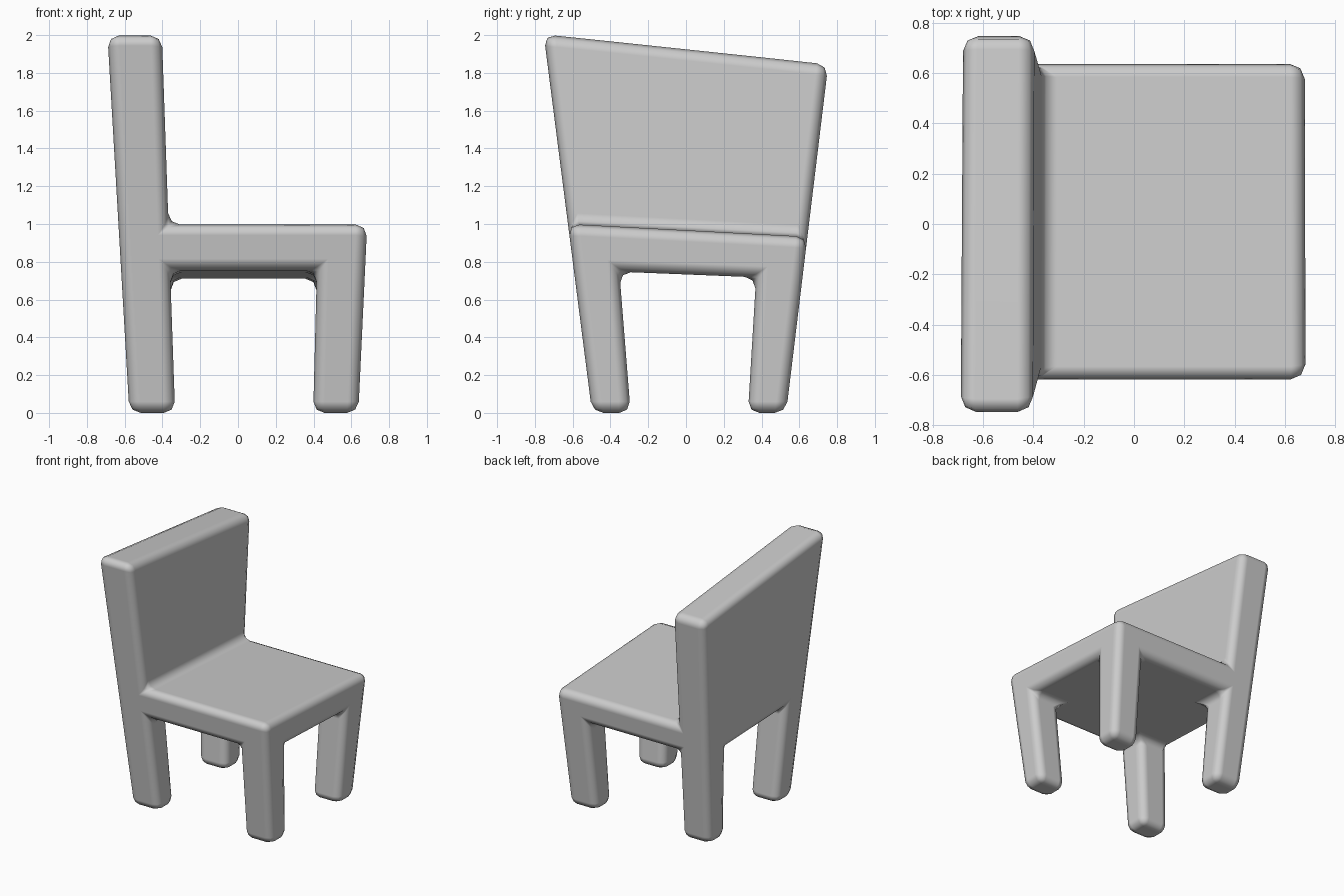
import bpy, bmesh

if "Cube" in bpy.data.objects:
    bpy.data.objects.remove(bpy.data.objects["Cube"])

# Each cage line is (position at floor, drift per unit of height)
XS = [(-0.575, -0.058), (-0.333, -0.035), (0.398, 0.026), (0.637, 0.047)]
YS = [(-0.497, -0.128), (-0.293, -0.080), (0.328, 0.060), (0.530, 0.121)]
ZS = [0.0, 0.733, 0.967, 1.925]   # floor, seat underside, seat top, back top
TILT = 0.055                      # heights drop towards +y


def point(i, j, k):
    y = YS[j][0] + YS[j][1] * ZS[k]
    z = ZS[k] * (1 - TILT * y)
    y = YS[j][0] + YS[j][1] * z
    return (XS[i][0] + XS[i][1] * z, y, z)


# Filled cells: four legs, full seat slab, backrest
cells = {(i, j, 0) for i in (0, 2) for j in (0, 2)}
cells |= {(i, j, 1) for i in range(3) for j in range(3)}
cells |= {(0, j, 2) for j in range(3)}

# Skin the outside of the filled cells
bm = bmesh.new()
verts = {}


def vert(key):
    if key not in verts:
        verts[key] = bm.verts.new(point(*key))
    return verts[key]


for c in cells:
    for axis in range(3):
        for side in (0, 1):
            n = list(c)
            n[axis] += 2 * side - 1
            if tuple(n) in cells:
                continue
            a, b = (axis + 1) % 3, (axis + 2) % 3
            ring = []
            for da, db in ((0, 0), (1, 0), (1, 1), (0, 1)):
                key = list(c)
                key[axis] += side
                key[a] += da
                key[b] += db
                ring.append(vert(tuple(key)))
            bm.faces.new(ring if side else ring[::-1])
bmesh.ops.recalc_face_normals(bm, faces=bm.faces)

mesh = bpy.data.meshes.new("chair")
bm.to_mesh(mesh)
bm.free()
chair = bpy.data.objects.new("chair", mesh)
bpy.context.collection.objects.link(chair)
mesh.shade_smooth()

# Soft rounded edges, inside and outside corners alike
bevel = chair.modifiers.new("rounded_edges", 'BEVEL')
bevel.width = 0.06
bevel.segments = 2
bevel.limit_method = 'ANGLE'
bevel.angle_limit = 0.7
bevel.harden_normals = True
